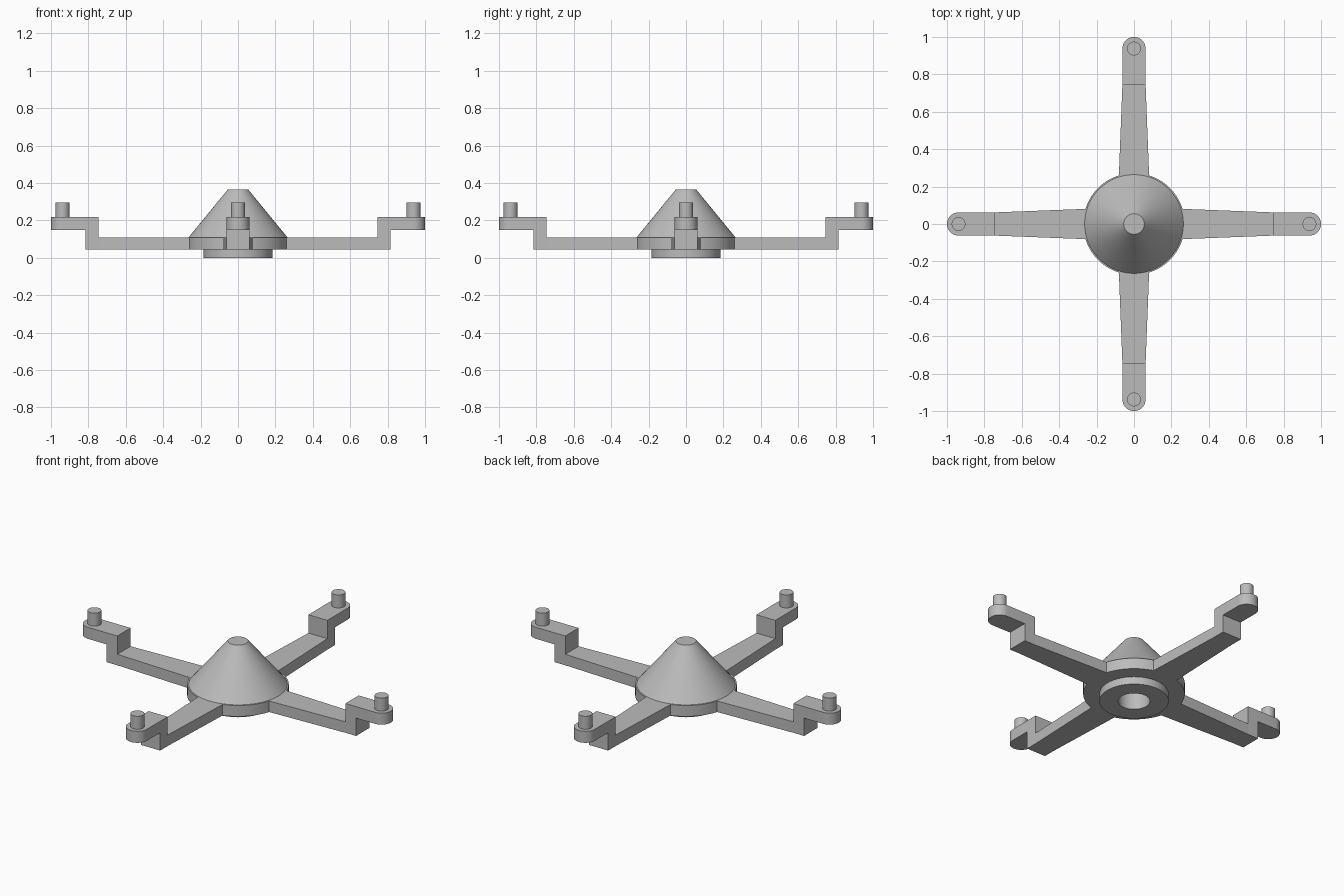
import bpy, bmesh, math
from mathutils import Matrix

cube = bpy.data.objects.get("Cube")
if cube:
    bpy.data.objects.remove(cube, do_unlink=True)

grey = bpy.data.materials.new("plain grey")
grey.use_nodes = True
grey.diffuse_color = (0.5, 0.5, 0.5, 1)
grey.node_tree.nodes["Principled BSDF"].inputs["Base Color"].default_value = grey.diffuse_color


def finish(bm, name):
    """Clean the mesh, make it an object and shade it."""
    bmesh.ops.remove_doubles(bm, verts=bm.verts[:], dist=1e-5)
    slivers = [f for f in bm.faces if f.calc_area() < 1e-8]
    bmesh.ops.delete(bm, geom=slivers, context='FACES')
    bmesh.ops.recalc_face_normals(bm, faces=bm.faces[:])
    mesh = bpy.data.meshes.new(name)
    bm.to_mesh(mesh)
    bm.free()
    mesh.materials.append(grey)
    obj = bpy.data.objects.new(name, mesh)
    bpy.context.collection.objects.link(obj)
    bpy.ops.object.select_all(action='DESELECT')
    obj.select_set(True)
    bpy.context.view_layer.objects.active = obj
    bpy.ops.object.shade_smooth_by_angle(angle=math.radians(30))
    return obj


# Hub: turned boss with a blind bore, disc and truncated cone
profile = [(0, 0.2), (0.085, 0.2), (0.085, 0), (0.185, 0), (0.185, 0.045),
           (0.272, 0.045), (0.272, 0.11), (0.264, 0.11), (0.055, 0.365), (0, 0.365)]
bm = bmesh.new()
verts = [bm.verts.new((r, 0, z)) for r, z in profile]
edges = [bm.edges.new(pair) for pair in zip(verts, verts[1:])]
bmesh.ops.spin(bm, geom=verts + edges, cent=(0, 0, 0), axis=(0, 0, 1),
               angle=math.tau, steps=72)
finish(bm, "hub")

# Arm stations: distance out, half width, bottom, top
LOW, FLOOR, DECK, TOP = 0.045, 0.15, 0.11, 0.218
HALF, STEP, RISER_END, PIN = 0.062, 0.745, 0.815, 0.938
stations = [(0.255, 0.081, LOW, DECK), (STEP, HALF, LOW, DECK), (STEP, HALF, LOW, TOP),
            (RISER_END, HALF, LOW, TOP), (RISER_END, HALF, FLOOR, TOP)]
for i in range(13):
    a = math.pi / 2 * i / 12
    stations.append((PIN + HALF * math.sin(a), HALF * math.cos(a), FLOOR, TOP))


def arm(name, angle):
    """Loft a stepped arm with a rounded end, then stand a pin on it."""
    turn = Matrix.Rotation(angle, 4, 'Z')
    bm = bmesh.new()
    rings = [[bm.verts.new((r, y, z)) for y, z in ((-w, lo), (w, lo), (w, hi), (-w, hi))]
             for r, w, lo, hi in stations]
    bm.faces.new(rings[0])
    for a, b in zip(rings, rings[1:]):
        for k in range(4):
            n = (k + 1) % 4
            bm.faces.new((a[k], a[n], b[n], b[k]))
    bm.transform(turn)
    finish(bm, name + "_arm")

    bm = bmesh.new()
    bmesh.ops.create_cone(bm, cap_ends=True, segments=32, radius1=0.037, radius2=0.037,
                          depth=0.08, matrix=turn @ Matrix.Translation((PIN, 0, 0.255)))
    finish(bm, name + "_pin")


for i, side in enumerate(("left", "back", "right", "front")):
    arm(side, i * math.pi / 2)
